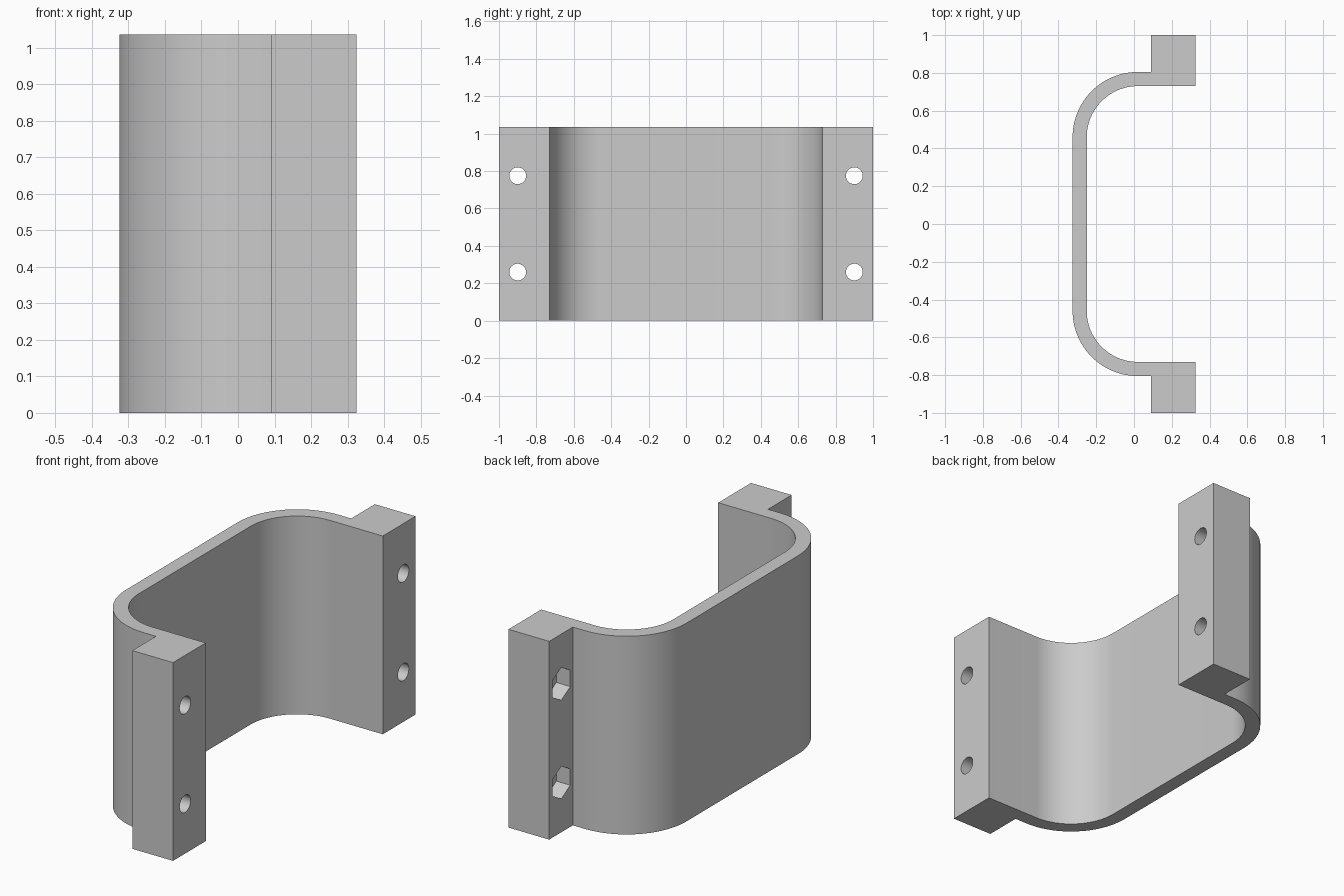
import bpy
import bmesh
from math import cos, sin, pi
from mathutils import Vector

cube = bpy.data.objects.get("Cube")
if cube:
    bpy.data.objects.remove(cube)

HEIGHT = 1.035
FRONT_X, PAD_X = 0.325, 0.09      # open side and back of the mounting pads
INNER_Y, OUTER_Y = 0.73, 0.805    # side wall faces
BEND_X, BEND_Y = 0.02, 0.46       # centre of the rounded bends
HOLE_Y, HOLE_Z = 0.9, (0.26, 0.775)

grey = bpy.data.materials.new("plain grey")
grey.use_nodes = True
colour = (0.6, 0.6, 0.6, 1)
grey.diffuse_color = colour
grey.node_tree.nodes["Principled BSDF"].inputs["Base Color"].default_value = colour


def prism(name, outline, direction):
    """Extrude a closed outline along a vector into a solid."""
    bm = bmesh.new()
    face = bm.faces.new([bm.verts.new(p) for p in outline])
    extruded = bmesh.ops.extrude_face_region(bm, geom=[face])["geom"]
    moved = [v for v in extruded if isinstance(v, bmesh.types.BMVert)]
    bmesh.ops.translate(bm, verts=moved, vec=direction)
    bmesh.ops.recalc_face_normals(bm, faces=bm.faces)
    mesh = bpy.data.meshes.new(name)
    bm.to_mesh(mesh)
    bm.free()
    mesh.materials.append(grey)
    obj = bpy.data.objects.new(name, mesh)
    bpy.context.collection.objects.link(obj)
    return obj


def bend(radius, steps=24):
    """Quarter arc from the side wall round to the back wall."""
    angles = [pi / 2 * (1 + i / steps) for i in range(steps + 1)]
    return [(BEND_X + radius * cos(a), BEND_Y + radius * sin(a)) for a in angles]


def mirrored(half):
    return half + [(x, -y) for x, y in reversed(half)]


def polygon(y, z, radius, sides, x):
    """Regular polygon facing along x with a corner pointing up."""
    angles = [2 * pi * i / sides for i in range(sides)]
    return [(x, y + radius * sin(a), z + radius * cos(a)) for a in angles]


# Bracket body: curved wall with a thick mounting pad at each end
outer = mirrored([(FRONT_X, 1), (PAD_X, 1), (PAD_X, OUTER_Y)] + bend(OUTER_Y - BEND_Y))
inner = mirrored([(FRONT_X, INNER_Y)] + bend(INNER_Y - BEND_Y))
outline = [(x, y, 0) for x, y in outer + inner[::-1]]
bracket = prism("bracket", outline, Vector((0, 0, HEIGHT)))

# Screw holes right through the pads, with hexagonal nut pockets at the back
cutters = []
for y in (-HOLE_Y, HOLE_Y):
    for z in HOLE_Z:
        cutters.append(prism("screw_hole_cutter", polygon(y, z, 0.045, 32, 0),
                             Vector((0.5, 0, 0))))
        cutters.append(prism("nut_pocket_cutter", polygon(y, z, 0.085, 6, 0),
                             Vector((PAD_X + 0.08, 0, 0))))

bpy.ops.object.select_all(action="DESELECT")
bpy.context.view_layer.objects.active = bracket
bracket.select_set(True)
for cutter in cutters:
    cut = bracket.modifiers.new("cut", "BOOLEAN")
    cut.operation = "DIFFERENCE"
    cut.solver = "EXACT"
    cut.object = cutter
    bpy.ops.object.modifier_apply(modifier=cut.name)
    bpy.data.objects.remove(cutter)

bpy.ops.object.shade_smooth_by_angle(angle=pi / 6)
